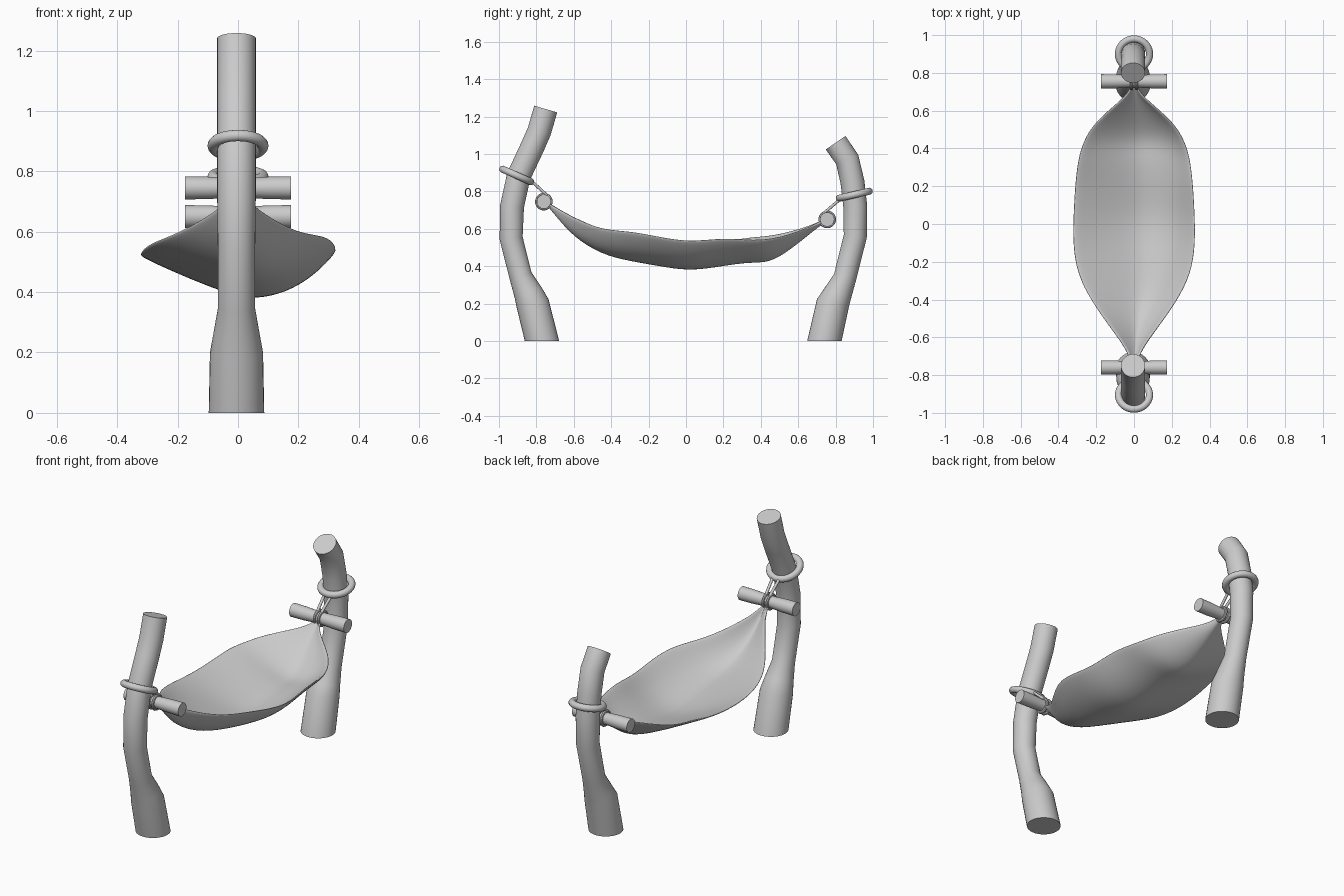
import bpy, bmesh, math
from mathutils import Vector, Matrix

cube = bpy.data.objects.get("Cube")
if cube:
    bpy.data.objects.remove(cube, do_unlink=True)

grey = bpy.data.materials.new("plain grey")
grey.use_nodes = True
colour = (0.6, 0.6, 0.6, 1)
grey.diffuse_color = colour
grey.node_tree.nodes["Principled BSDF"].inputs["Base Color"].default_value = colour


def finish(name, bm):
    bmesh.ops.recalc_face_normals(bm, faces=bm.faces)
    mesh = bpy.data.meshes.new(name)
    bm.to_mesh(mesh)
    bm.free()
    mesh.materials.append(grey)
    obj = bpy.data.objects.new(name, mesh)
    bpy.context.collection.objects.link(obj)
    bpy.ops.object.select_all(action='DESELECT')
    obj.select_set(True)
    bpy.context.view_layer.objects.active = obj
    bpy.ops.object.shade_smooth_by_angle(angle=math.radians(40))
    return obj


def tube(name, path, radii, flat_base=False, sides=32):
    """Capped round tube through the path, with one radius per point."""
    bm = bmesh.new()
    pts = [Vector(p) for p in path]
    rings = []
    for i, (p, r) in enumerate(zip(pts, radii)):
        axis = (pts[min(i + 1, len(pts) - 1)] - pts[max(i - 1, 0)]).normalized()
        if flat_base and i == 0:
            axis = Vector((0, 0, 1))
        u = axis.cross(Vector((0, 1, 0))).normalized()
        v = axis.cross(u)
        angles = [math.tau * k / sides for k in range(sides)]
        rings.append([bm.verts.new(p + r * (u * math.cos(a) + v * math.sin(a))) for a in angles])
    for a, b in zip(rings, rings[1:]):
        for k in range(sides):
            n = (k + 1) % sides
            bm.faces.new((a[k], a[n], b[n], b[k]))
    bm.faces.new(rings[0])
    bm.faces.new(rings[-1])
    return finish(name, bm)


def torus(name, centre, rotation, major, minor, n=40, m=14):
    bm = bmesh.new()
    place = Matrix.Translation(centre) @ rotation
    grid = []
    for i in range(n):
        a = math.tau * i / n
        row = []
        for j in range(m):
            b = math.tau * j / m
            r = major + minor * math.cos(b)
            row.append(bm.verts.new(place @ Vector((r * math.cos(a), r * math.sin(a), minor * math.sin(b)))))
        grid.append(row)
    for i in range(n):
        for j in range(m):
            p, q, k = grid[i], grid[(i + 1) % n], (j + 1) % m
            bm.faces.new((p[j], q[j], q[k], p[k]))
    return finish(name, bm)


def hanging_end(label, post, radii, ring, tilt, bar, knot):
    """A post with its ring, the cross bar and the cords joining them."""
    tube(label + "_post", [(-0.005, y, z) for y, z in post], radii, flat_base=True)
    torus(label + "_ring", (0, *ring), Matrix.Rotation(math.radians(tilt), 4, 'X'), 0.082, 0.019)
    y, z = bar
    xs = (-0.175, -0.1, -0.03, 0.03, 0.1, 0.175)
    tube(label + "_bar", [(x, y, z) for x in xs], (0.038, 0.037, 0.033, 0.033, 0.037, 0.038))
    sideways = Matrix.Rotation(math.pi / 2, 4, 'Y')
    for side, s in (("left", 1), ("right", -1)):
        torus(f"{label}_{side}_wrap", (0.013 * s, y, z), sideways, 0.039, 0.008, 28, 8)
        lean = 0.03 if y < 0 else -0.03
        tube(f"{label}_{side}_cord", [(0.02 * s, *knot), (0.013 * s, y + lean / 3, z + 0.04)],
             (0.008, 0.008), sides=10)


hanging_end("front",
            [(-0.77, 0), (-0.82, 0.2), (-0.845, 0.26), (-0.885, 0.35), (-0.935, 0.55), (-0.93, 0.72),
             (-0.895, 0.88), (-0.82, 1.04), (-0.785, 1.12), (-0.75, 1.24)],
            [0.092, 0.088, 0.077, 0.061, 0.062, 0.064, 0.064, 0.064, 0.064, 0.064],
            (-0.905, 0.885), -24, (-0.76, 0.745), (-0.82, 0.85))
hanging_end("back",
            [(0.74, 0), (0.785, 0.2), (0.81, 0.25), (0.85, 0.34), (0.905, 0.56), (0.905, 0.72),
             (0.89, 0.85), (0.862, 0.97), (0.8, 1.06)],
            [0.092, 0.088, 0.077, 0.061, 0.062, 0.064, 0.064, 0.064, 0.064],
            (0.9, 0.782), 13, (0.755, 0.65), (0.815, 0.75))

# Cloth stations: y, half width, keel height, left rim height, right rim height
stations = [
    (-0.75, 0.012, 0.74, 0.745, 0.745),
    (-0.69, 0.025, 0.67, 0.71, 0.71),
    (-0.6, 0.085, 0.56, 0.66, 0.66),
    (-0.45, 0.2, 0.465, 0.595, 0.595),
    (-0.3, 0.29, 0.43, 0.59, 0.565),
    (-0.15, 0.325, 0.405, 0.56, 0.535),
    (0.02, 0.325, 0.375, 0.53, 0.52),
    (0.2, 0.315, 0.405, 0.555, 0.53),
    (0.34, 0.3, 0.425, 0.54, 0.555),
    (0.44, 0.27, 0.42, 0.545, 0.56),
    (0.54, 0.21, 0.48, 0.565, 0.58),
    (0.65, 0.075, 0.57, 0.605, 0.61),
    (0.7, 0.025, 0.61, 0.63, 0.63),
    (0.75, 0.012, 0.645, 0.65, 0.65),
]
bm = bmesh.new()
rows = []
for y, w, keel, left, right in stations:
    row = []
    for k in range(-5, 6):
        t = k / 5
        rim, power = (left, 2.0) if t > 0 else (right, 1.35)
        row.append(bm.verts.new((w * (t + 0.12 * (1 - t * t)), y, keel + (rim - keel) * abs(t) ** power)))
    rows.append(row)
for a, b in zip(rows, rows[1:]):
    for k in range(len(a) - 1):
        bm.faces.new((a[k], a[k + 1], b[k + 1], b[k]))
cloth = finish("hammock_cloth", bm)
thick = cloth.modifiers.new("thickness", 'SOLIDIFY')
thick.thickness = 0.012
thick.offset = 0
smooth = cloth.modifiers.new("smoothing", 'SUBSURF')
smooth.levels = smooth.render_levels = 2
for face in cloth.data.polygons:
    face.use_smooth = True
